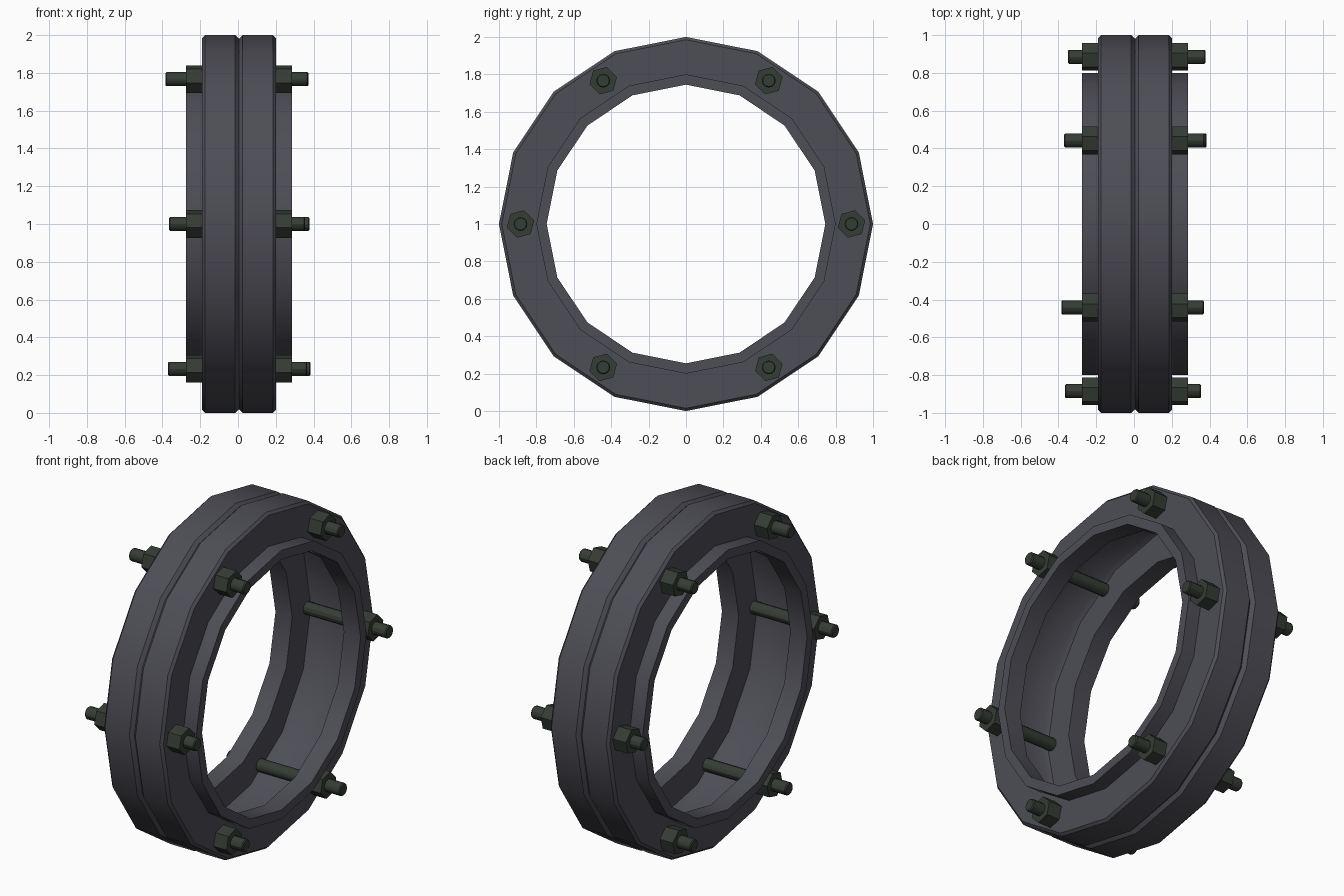
import bpy
import bmesh
from math import cos, sin, pi, radians

cube = bpy.data.objects.get("Cube")
if cube:
    bpy.data.objects.remove(cube, do_unlink=True)


def make_material(name, rgb):
    mat = bpy.data.materials.new(name)
    mat.use_nodes = True
    mat.diffuse_color = (*rgb, 1)
    mat.node_tree.nodes["Principled BSDF"].inputs["Base Color"].default_value = (*rgb, 1)
    return mat


def lathe(name, profile, sides, material, centre=(0, 0, 0), turn=0.0, closed=False):
    """Spin (x, radius) points about the x axis; an open profile gets end caps."""
    bm = bmesh.new()
    rings = []
    for x, r in profile:
        rings.append([bm.verts.new((x, r * cos(turn + 2 * pi * i / sides),
                                    r * sin(turn + 2 * pi * i / sides)))
                      for i in range(sides)])
    pairs = list(zip(rings, rings[1:]))
    if closed:
        pairs.append((rings[-1], rings[0]))
    else:
        bm.faces.new(rings[0])
        bm.faces.new(rings[-1])
    for a, b in pairs:
        for i in range(sides):
            j = (i + 1) % sides
            bm.faces.new((a[i], a[j], b[j], b[i]))
    bmesh.ops.recalc_face_normals(bm, faces=bm.faces)
    mesh = bpy.data.meshes.new(name)
    bm.to_mesh(mesh)
    bm.free()
    mesh.materials.append(material)
    obj = bpy.data.objects.new(name, mesh)
    obj.location = centre
    bpy.context.collection.objects.link(obj)
    bpy.ops.object.select_all(action="DESELECT")
    obj.select_set(True)
    bpy.context.view_layer.objects.active = obj
    bpy.ops.object.shade_smooth_by_angle(angle=radians(30))
    return obj


ring_grey = make_material("dark blue grey", (0.075, 0.075, 0.092))
bolt_green = make_material("dark green grey", (0.036, 0.046, 0.035))

MID = 0.005      # middle of the ring along x
FACE = 0.195     # half width of the flanges
LIP = 0.28       # half width including the lips

# Hollow coupling ring: half a section, mirrored along x
outer = [(0.0, 0.98), (0.02, 1.0), (FACE - 0.015, 1.0), (FACE, 0.985),
         (FACE, 0.80), (LIP, 0.80), (LIP, 0.745)]
inner = [(0.17, 0.745), (0.17, 0.92), (0.14, 0.935)]
half = outer + inner
section = half + [(-x, r) for x, r in reversed(half[1:])]
lathe("coupling_ring", section, 16, ring_grey, (MID, 0, 1), pi / 2, closed=True)

# Six threaded bolts with a nut on each flange; rods sit slightly unevenly
BOLT_CIRCLE = 0.885
rod_ends = [(-0.35, 0.378), (-0.37, 0.373), (-0.385, 0.37),
            (-0.365, 0.355), (-0.37, 0.365), (-0.365, 0.385)]
for k, (left, right) in enumerate(rod_ends):
    angle = k * pi / 3
    place = (0, BOLT_CIRCLE * cos(angle), 1 + BOLT_CIRCLE * sin(angle))
    rod = [(left, 0.032), (left + 0.006, 0.037), (right - 0.006, 0.037), (right, 0.032)]
    lathe(f"bolt_rod_{k + 1}", rod, 12, bolt_green, place)
    for side, label in ((1, "left"), (-1, "right")):
        start, end = MID + side * (FACE - 0.005), MID + side * LIP
        lathe(f"{label}_nut_{k + 1}", [(start, 0.076), (end, 0.076)], 6,
              bolt_green, place, radians(15))
